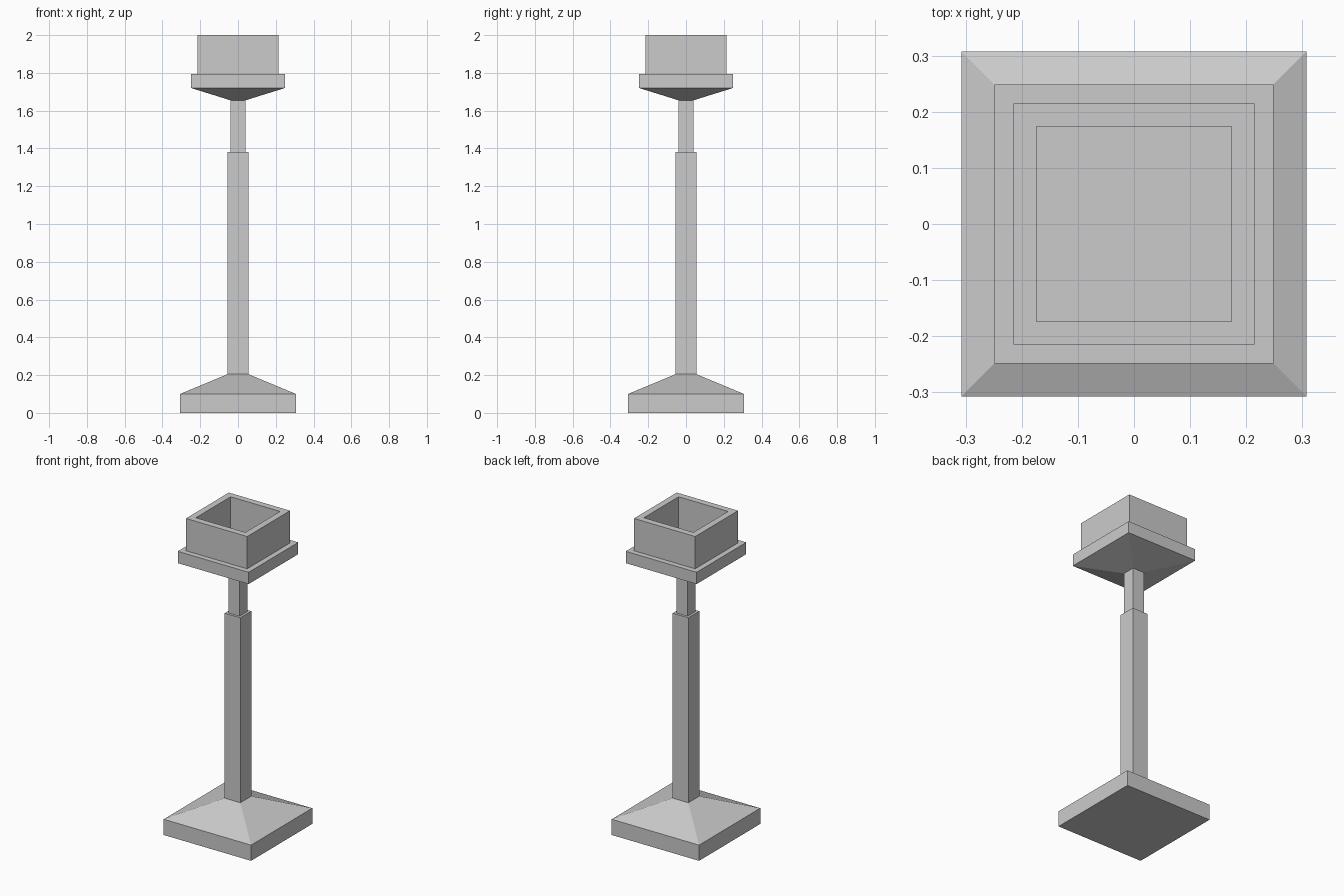
import bpy
import bmesh

cube = bpy.data.objects.get("Cube")
if cube:
    bpy.data.objects.remove(cube, do_unlink=True)

GREY = (0.6, 0.6, 0.6, 1.0)
mat = bpy.data.materials.new("plain grey")
mat.use_nodes = True
mat.diffuse_color = GREY
mat.node_tree.nodes["Principled BSDF"].inputs["Base Color"].default_value = GREY


def square_part(name, profile):
    """Stack square rings given as (half width, height), cap both ends."""
    bm = bmesh.new()
    rings = [[bm.verts.new((sx * h, sy * h, z))
              for sx, sy in ((-1, -1), (1, -1), (1, 1), (-1, 1))]
             for h, z in profile]
    for low, high in zip(rings, rings[1:]):
        for i in range(4):
            j = (i + 1) % 4
            bm.faces.new((low[i], low[j], high[j], high[i]))
    bm.faces.new(rings[0][::-1])
    bm.faces.new(rings[-1])
    mesh = bpy.data.meshes.new(name)
    bm.to_mesh(mesh)
    bm.free()
    mesh.materials.append(mat)
    obj = bpy.data.objects.new(name, mesh)
    bpy.context.collection.objects.link(obj)
    return obj


# Foot: square slab with a sloped top
square_part("base", [(0.307, 0), (0.307, 0.1), (0.055, 0.205)])

# Two-stage square post
square_part("lower_post", [(0.055, 0.205), (0.055, 1.38)])
square_part("upper_post", [(0.04, 1.38), (0.04, 1.655)])

# Tray flaring out from the post
square_part("tray", [(0.04, 1.655), (0.249, 1.72), (0.249, 1.795)])

# Open box: outer wall, rim, inner wall, floor
square_part("open_box", [(0.215, 1.795), (0.215, 2.0), (0.174, 2.0), (0.174, 1.797)])
